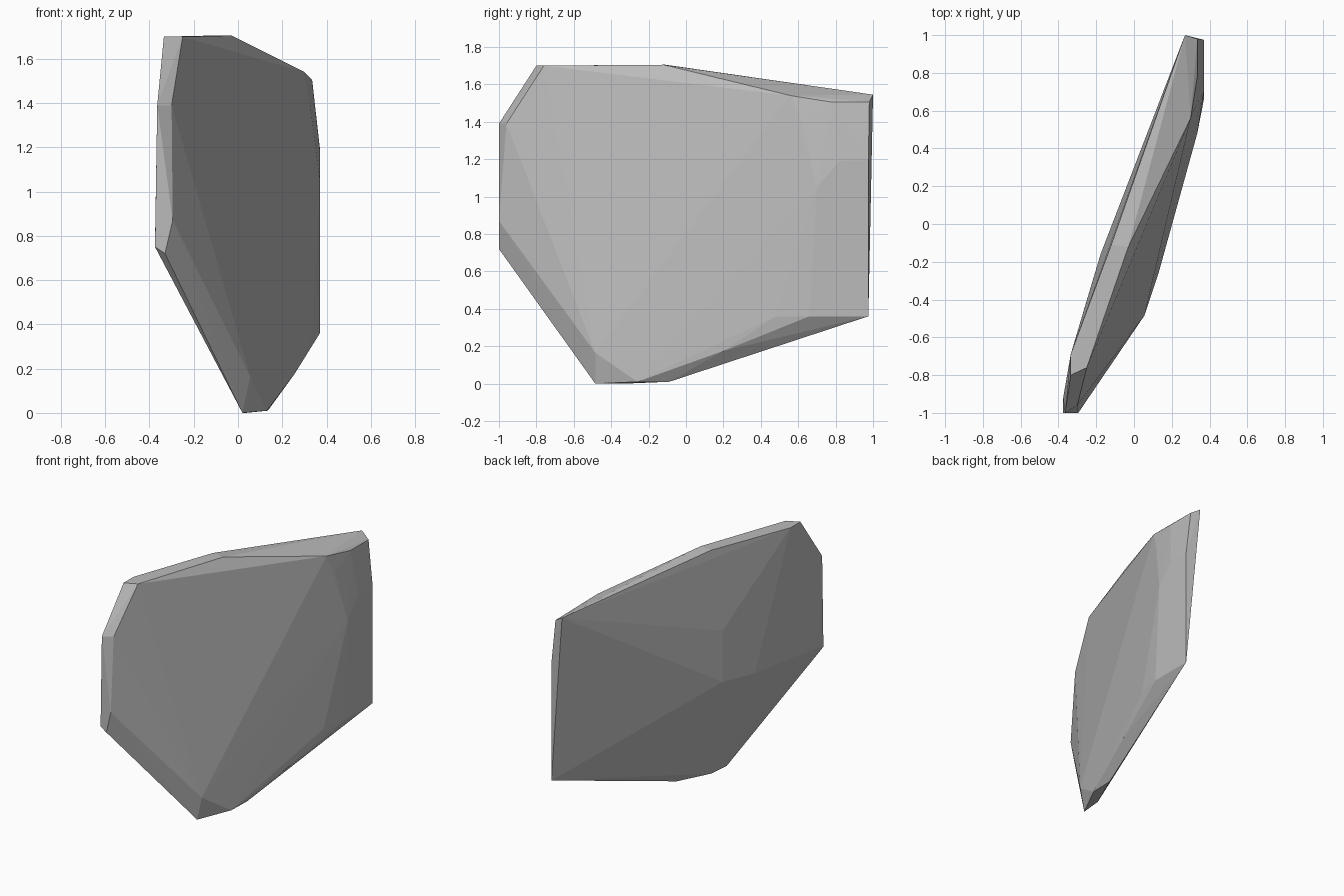
import bpy
import bmesh

# Remove the default cube
default_cube = bpy.data.objects.get("Cube")
if default_cube:
    bpy.data.objects.remove(default_cube, do_unlink=True)


def make_material(name, colour):
    """Flat material that matches in viewport and render."""
    material = bpy.data.materials.new(name)
    material.use_nodes = True
    material.diffuse_color = colour
    shader = material.node_tree.nodes["Principled BSDF"]
    shader.inputs["Base Color"].default_value = colour
    shader.inputs["Roughness"].default_value = 0.9
    return material


def convex_stone(name, corner_groups, material):
    """Wrap groups of chipped corners in one convex faceted solid."""
    bm = bmesh.new()
    for corners in corner_groups:
        for corner in corners:
            bm.verts.new(corner)
    hull = bmesh.ops.convex_hull(bm, input=list(bm.verts))
    buried = set(hull["geom_interior"]) | set(hull["geom_unused"])
    loose = [v for v in buried if isinstance(v, bmesh.types.BMVert)]
    bmesh.ops.delete(bm, geom=loose, context="VERTS")
    bmesh.ops.recalc_face_normals(bm, faces=list(bm.faces))
    mesh = bpy.data.meshes.new(name)
    bm.to_mesh(mesh)
    bm.free()
    mesh.materials.append(material)
    mesh.shade_flat()
    stone = bpy.data.objects.new(name, mesh)
    bpy.context.collection.objects.link(stone)
    return stone


# Upper rim, from the front corner to the back corner
top_rim = [
    (-.335, -.8, 1.7), (-.25, -.76, 1.7), (-.335, -.69, 1.7),
    (-.12, -.11, 1.705), (-.03, -.12, 1.705),
    (.3, .56, 1.54), (.27, 1, 1.545), (.335, .98, 1.505), (.335, .78, 1.505),
]

# Narrow front edge
front_edge = [
    (-.365, -1, 1.39), (-.3, -.96, 1.39), (-.295, -1, .87),
    (-.33, -1, .72), (-.375, -1, .75), (-.375, -.92, .77),
]

# Small foot and the sloping underside
underside = [
    (.02, -.485, 0), (.055, -.485, .165), (.034, -.33, 0),
    (.13, -.26, .01), (.135, -.09, .01), (.255, .2, .175),
]

# Blunt back end
back_end = [
    (.335, .48, .36), (.37, .66, .36), (.37, .975, .36),
    (.37, .975, 1.195), (.37, .82, 1.19), (.37, .7, 1.05), (.325, .62, 1.4),
]

# Shallow bulge of the right face
right_bulge = [
    (-.176, -.157, .77), (-.252, -.41, .756),
    (-.252, -.41, 1.057), (-.176, -.157, 1.133),
]

stone_grey = make_material("stone_grey", (.5, .5, .5, 1))
convex_stone("rock_shard",
             [top_rim, front_edge, underside, back_end, right_bulge],
             stone_grey)
